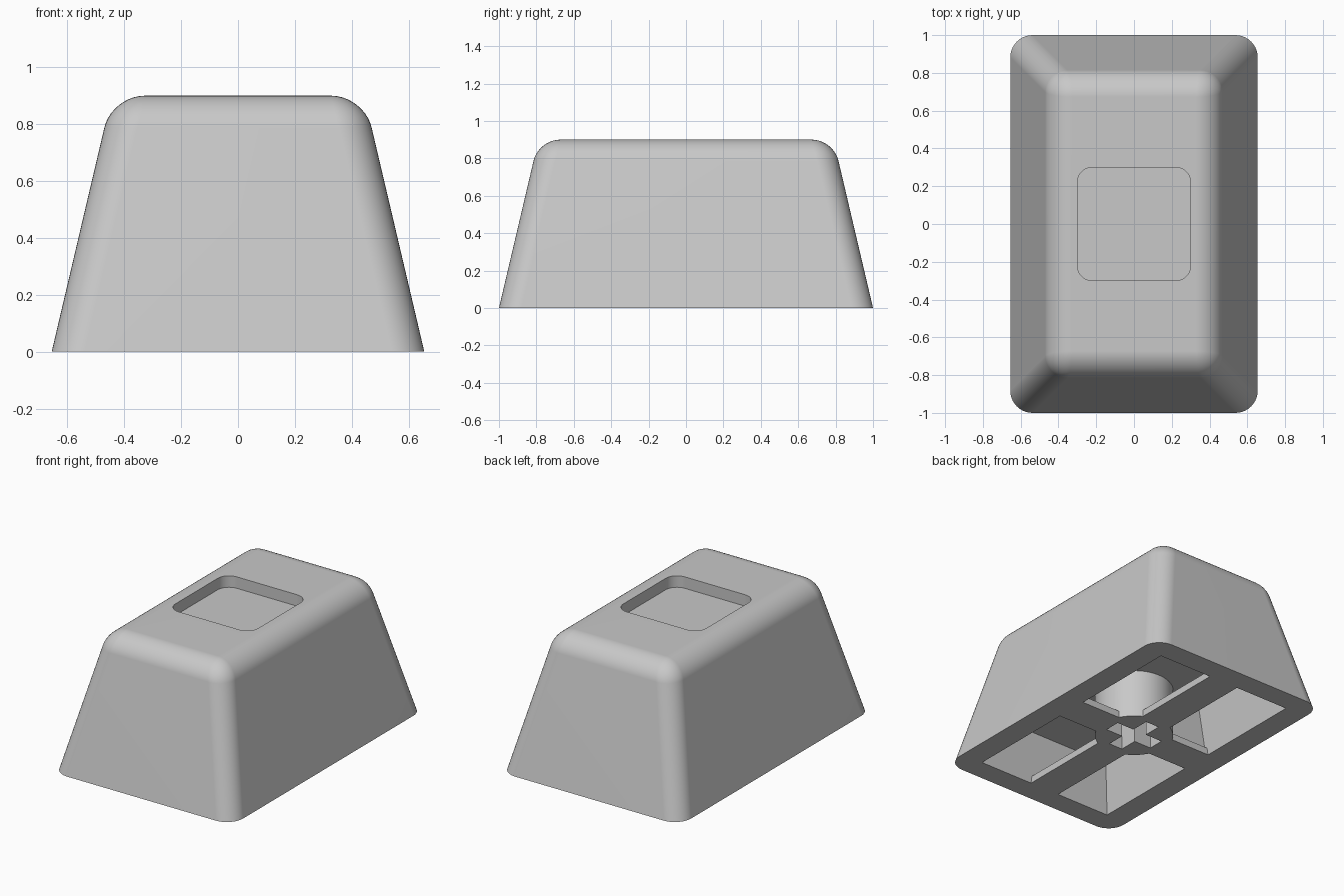
import bpy, bmesh, math
from mathutils import Matrix

cube = bpy.data.objects.get("Cube")
if cube:
    bpy.data.objects.remove(cube, do_unlink=True)

plastic = bpy.data.materials.new("light_gray_plastic")
plastic.use_nodes = True
colour = (0.58, 0.58, 0.58, 1)
plastic.diffuse_color = colour
plastic.node_tree.nodes["Principled BSDF"].inputs["Base Color"].default_value = colour


def make_object(name, bm):
    bmesh.ops.recalc_face_normals(bm, faces=bm.faces)
    mesh = bpy.data.meshes.new(name)
    bm.to_mesh(mesh)
    bm.free()
    mesh.materials.append(plastic)
    obj = bpy.data.objects.new(name, mesh)
    bpy.context.collection.objects.link(obj)
    return obj


def tapered_block(half_x, half_y, z0, z1, taper=0.0):
    """Box whose sides lean inward; the half sizes are those at z = 0."""
    bm = bmesh.new()
    bmesh.ops.create_cube(bm, size=2)
    for v in bm.verts:
        z = z1 if v.co.z > 0 else z0
        v.co = (math.copysign(half_x - taper * z, v.co.x),
                math.copysign(half_y - taper * z, v.co.y), z)
    return bm


def box(name, half_x, half_y, z0, z1, centre_x=0.0):
    obj = make_object(name, tapered_block(half_x, half_y, z0, z1))
    obj.data.transform(Matrix.Translation((centre_x, 0, 0)))
    return obj


def subtract(target, cutter):
    """Cut one solid from another and discard the cutter."""
    mod = target.modifiers.new("cut", 'BOOLEAN')
    mod.operation = 'DIFFERENCE'
    mod.solver = 'EXACT'
    mod.object = cutter
    bpy.context.view_layer.objects.active = target
    bpy.ops.object.modifier_apply(modifier=mod.name)
    bpy.data.objects.remove(cutter, do_unlink=True)


# Tapered shell with rounded corners and top edges
bm = tapered_block(0.655, 1.0, 0, 0.9, 0.235)
edges = [e for e in bm.edges if max(v.co.z for v in e.verts) > 0.1]
bmesh.ops.bevel(bm, geom=edges, offset=0.115, offset_type='OFFSET',
                segments=10, profile=0.5, affect='EDGES', clamp_overlap=True)
cap = make_object("key_cap", bm)

# Hollow underside, leaving a side web, flat straps and a round post
cavity = make_object("cavity", tapered_block(0.5, 0.853, -0.1, 0.32, 0.18))
subtract(cavity, box("side_web", 0.4, 0.09, -0.3, 1, -0.4))
subtract(cavity, box("cross_strap", 1, 0.11, -0.3, 0.045))
subtract(cavity, box("long_strap", 0.108, 2, -0.3, 0.045))
bm = bmesh.new()
bmesh.ops.create_cone(bm, cap_ends=True, segments=48, radius1=0.24, radius2=0.24,
                      depth=2, matrix=Matrix.Translation((0, 0, 0.3)))
subtract(cavity, make_object("post", bm))
subtract(cap, cavity)

# Plus-shaped socket in the post
subtract(cap, box("socket_long", 0.05, 0.175, -0.1, 0.31))
subtract(cap, box("socket_wide", 0.175, 0.053, -0.1, 0.31))

# Square recess with rounded corners in the top
bm = tapered_block(0.3, 0.3, 0.825, 1.1)
uprights = [e for e in bm.edges if abs(e.verts[0].co.z - e.verts[1].co.z) > 0.1]
bmesh.ops.bevel(bm, geom=uprights, offset=0.08, segments=8, profile=0.5,
                affect='EDGES')
subtract(cap, make_object("top_recess", bm))

# Smooth the rounded parts while keeping cut edges sharp
bpy.ops.object.select_all(action='DESELECT')
cap.select_set(True)
bpy.context.view_layer.objects.active = cap
bpy.ops.object.shade_smooth_by_angle(angle=math.radians(30))
weighted = cap.modifiers.new("flat_normals", 'WEIGHTED_NORMAL')
weighted.keep_sharp = True
